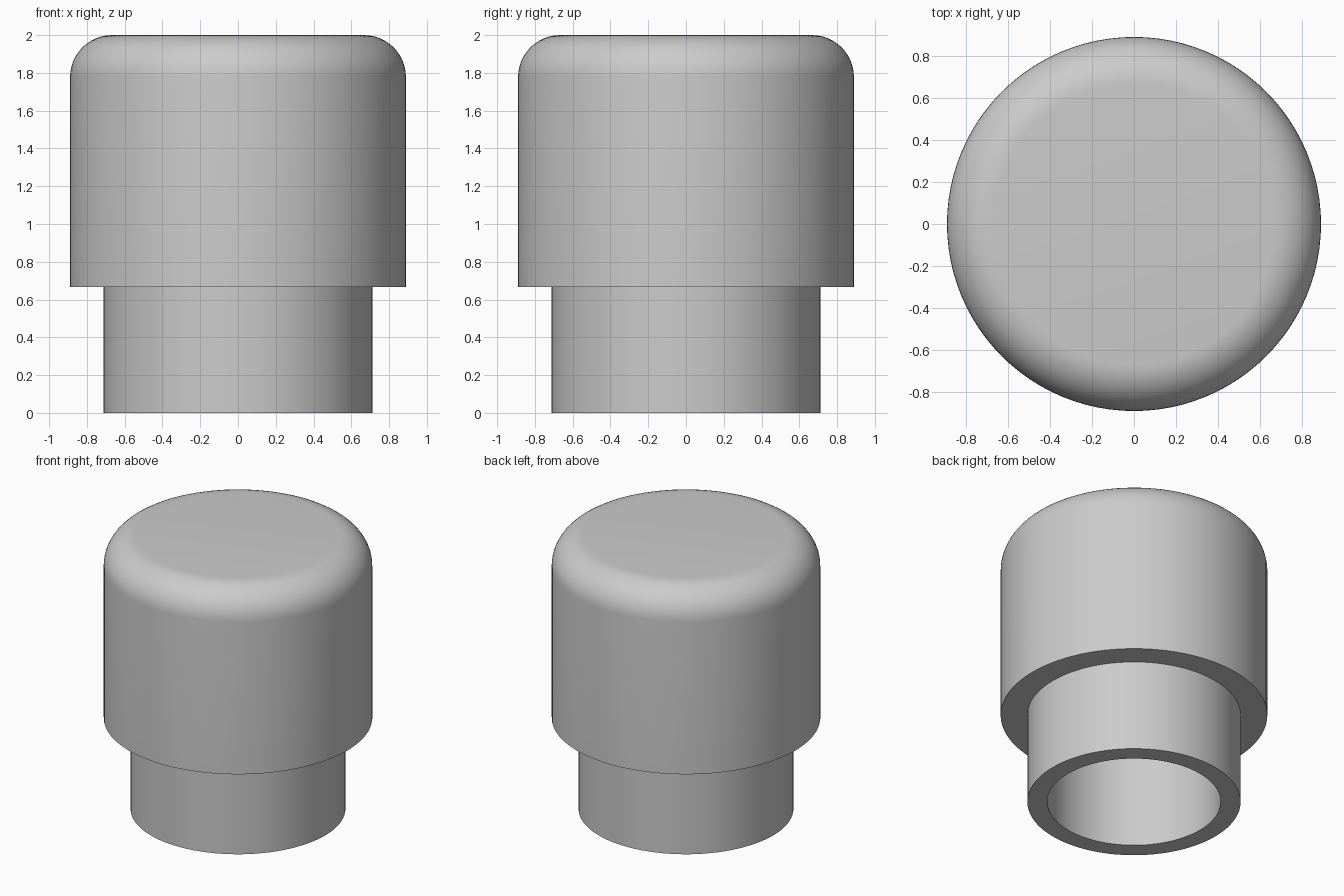
import bpy, bmesh, math

cube = bpy.data.objects.get("Cube")
if cube:
    bpy.data.objects.remove(cube, do_unlink=True)

SEGMENTS = 96
CAP_R, STEM_R, BORE_R = 0.889, 0.711, 0.578
TOP, SHOULDER, BORE_TOP = 2.0, 0.667, 1.333
FILLET, FILLET_STEPS = 0.222, 12

# Light grey material
grey = bpy.data.materials.new("light_grey")
grey.use_nodes = True
colour = (0.6, 0.6, 0.6, 1)
grey.diffuse_color = colour
grey.node_tree.nodes["Principled BSDF"].inputs["Base Color"].default_value = colour


def lathe(name, profile):
    """Spin a profile of (radius, z) points about the z axis."""
    bm = bmesh.new()
    verts = [bm.verts.new((r, 0, z)) for r, z in profile]
    edges = [bm.edges.new(pair) for pair in zip(verts, verts[1:])]
    bmesh.ops.spin(bm, geom=verts + edges, cent=(0, 0, 0), axis=(0, 0, 1),
                   angle=math.tau, steps=SEGMENTS, use_duplicate=False)
    bmesh.ops.remove_doubles(bm, verts=bm.verts[:], dist=0.0001)
    bmesh.ops.recalc_face_normals(bm, faces=bm.faces[:])
    mesh = bpy.data.meshes.new(name)
    bm.to_mesh(mesh)
    bm.free()
    mesh.materials.append(grey)
    obj = bpy.data.objects.new(name, mesh)
    bpy.context.collection.objects.link(obj)
    bpy.ops.object.select_all(action='DESELECT')
    obj.select_set(True)
    bpy.context.view_layer.objects.active = obj
    bpy.ops.object.shade_smooth_by_angle(angle=math.radians(30))
    return obj


# Quarter-round edge of the cap, from wall to flat top
rounded_edge = []
for i in range(FILLET_STEPS + 1):
    a = math.pi / 2 * i / FILLET_STEPS
    rounded_edge.append((CAP_R - FILLET + FILLET * math.cos(a),
                         TOP - FILLET + FILLET * math.sin(a)))

# Closed section: bore, hollow stem, shoulder, wall, rounded edge, top
lathe("hollow_cap", [(0, BORE_TOP), (BORE_R, BORE_TOP), (BORE_R, 0),
                     (STEM_R, 0), (STEM_R, SHOULDER), (CAP_R, SHOULDER)]
      + rounded_edge + [(0, TOP)])
